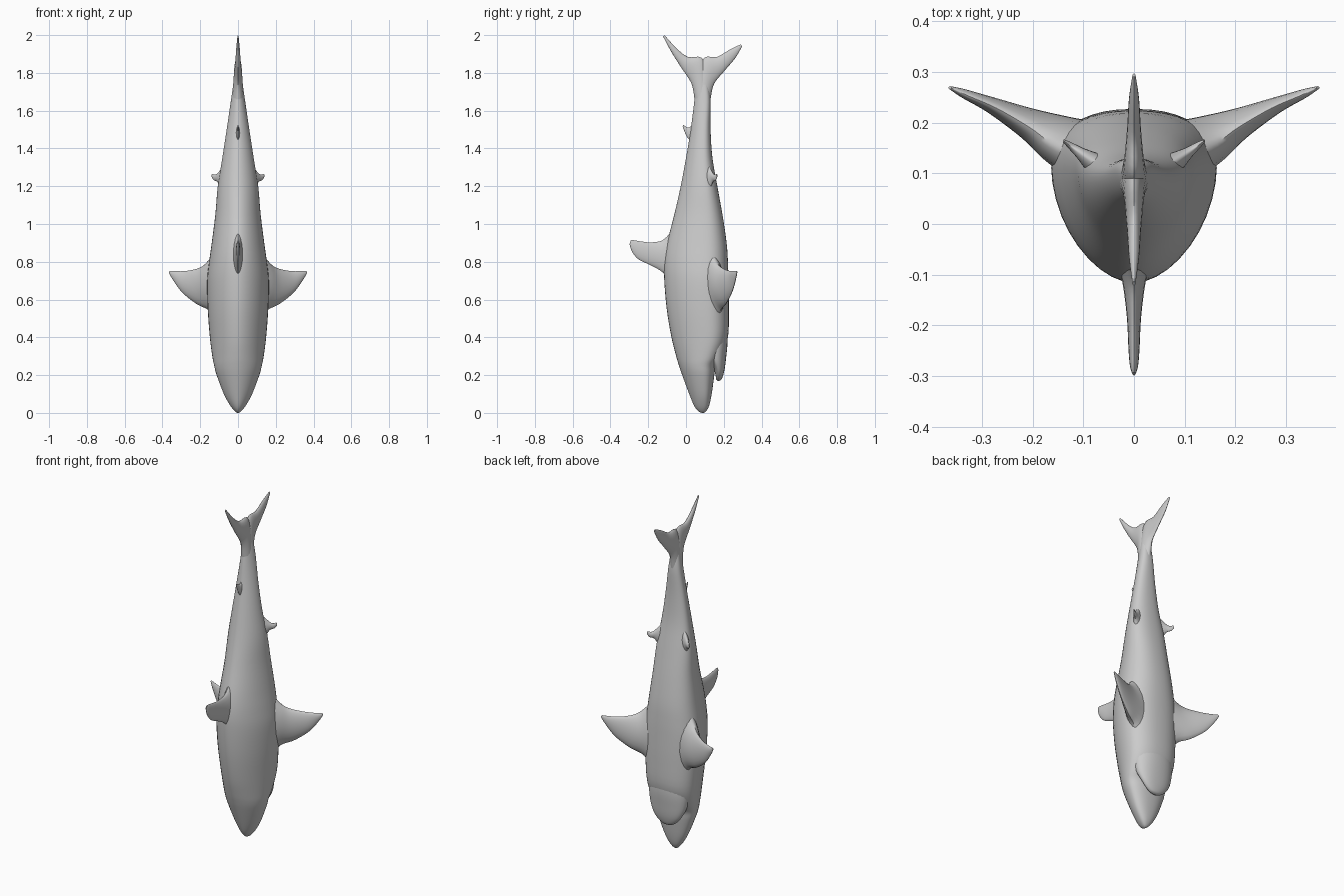
import bpy, bmesh, math
from mathutils import Vector

if "Cube" in bpy.data.objects:
    bpy.data.objects.remove(bpy.data.objects["Cube"])


def spline(rows, steps):
    """Catmull-Rom resampling of a list of equal-length number rows."""
    out = []
    for i in range(len(rows) - 1):
        a, b, c, d = (rows[max(i - 1, 0)], rows[i], rows[i + 1], rows[min(i + 2, len(rows) - 1)])
        for s in range(steps):
            t = s / steps
            out.append([0.5 * (2 * q + (r - p) * t + (2 * p - 5 * q + 4 * r - u) * t * t
                               + (3 * q - p - 3 * r + u) * t ** 3)
                        for p, q, r, u in zip(a, b, c, d)])
    out.append(list(rows[-1]))
    return out


def loft(name, rings):
    """Skin a list of closed rings, cap both ends, shade smooth."""
    bm = bmesh.new()
    vs = [[bm.verts.new(p) for p in ring] for ring in rings]
    n = len(vs[0])
    for r0, r1 in zip(vs, vs[1:]):
        for k in range(n):
            bm.faces.new((r0[k], r0[(k + 1) % n], r1[(k + 1) % n], r1[k]))
    bm.faces.new(vs[0])
    bm.faces.new(vs[-1])
    bmesh.ops.recalc_face_normals(bm, faces=bm.faces)
    me = bpy.data.meshes.new(name)
    bm.to_mesh(me)
    bm.free()
    ob = bpy.data.objects.new(name, me)
    bpy.context.collection.objects.link(ob)
    bpy.ops.object.select_all(action='DESELECT')
    ob.select_set(True)
    bpy.context.view_layer.objects.active = ob
    bpy.ops.object.shade_smooth_by_angle(angle=math.radians(50))
    return ob


def signed_pow(v, e):
    return math.copysign(abs(v) ** e, v)


def trunk(name, rows, widest, back_pow, belly_pow, n=40):
    """Loft of rows (z, back y, belly y, half width) with an egg-shaped section."""
    rings = []
    for z, y0, y1, w in spline(rows, 4):
        yc = y0 + widest * (y1 - y0)
        ring = []
        for k in range(n):
            a = 2 * math.pi * k / n
            c, s = math.cos(a), math.sin(a)
            e = 2 / (belly_pow if s > 0 else back_pow)
            h = (y1 - yc) if s > 0 else (yc - y0)
            ring.append((w * signed_pow(c, e), yc + h * signed_pow(s, e), max(z, 0)))
        rings.append(ring)
    return loft(name, rings)


def fin(name, rows, normal, mirror=False, n=20):
    """Loft of rows (leading xyz, trailing xyz, half thickness) with a lens section."""
    for side in ((1, -1) if mirror else (1,)):
        rings = []
        for r in spline(rows, 5):
            a, b = Vector(r[:3]), Vector(r[3:6])
            ring = []
            for k in range(n):
                t = 2 * math.pi * k / n
                p = (a + b) / 2 + (a - b) / 2 * math.cos(t)
                p += Vector(normal).normalized() * r[6] * signed_pow(math.sin(t), 1.25)
                ring.append((p.x * side, p.y, p.z))
            rings.append(ring)
        loft(name + ("" if not mirror else "_right" if side > 0 else "_left"), rings)


def flat(rows):
    """Rows (y, z, y, z, thickness) placed in the x = 0 plane."""
    return [(0, a, b, 0, c, d, t) for a, b, c, d, t in rows]


# body, nose down
trunk("body", [
    (0, .085, .095, .004), (.01, .064, .108, .018), (.04, .042, .123, .042),
    (.1, .017, .136, .075), (.2, -.02, .15, .113), (.25, -.037, .157, .126),
    (.3, -.052, .185, .136), (.4, -.077, .222, .149), (.55, -.102, .227, .160),
    (.7, -.115, .225, .163), (.8, -.115, .222, .153), (.9, -.1, .215, .139),
    (1.05, -.062, .193, .12), (1.2, -.028, .166, .107), (1.35, 0, .14, .083),
    (1.5, .025, .13, .06), (1.65, .044, .13, .038), (1.74, .055, .12, .025)],
    .66, 1.8, 2.3)

# lower jaw
trunk("lower_jaw", [
    (.17, .166, .178, .012), (.178, .16, .188, .038), (.2, .156, .197, .066),
    (.235, .146, .205, .092), (.29, .12, .212, .115), (.38, .1, .22, .125),
    (.5, .1, .215, .11)], .4, 2, 2.2, 28)

# paired fins
fin("pectoral_fin", [
    (.12, .165, .5, .10, .13, .88, .06), (.157, .183, .545, .163, .16, .8, .046),
    (.22, .21, .577, .205, .19, .768, .03), (.295, .242, .637, .27, .228, .752, .016),
    (.345, .262, .705, .325, .252, .75, .009), (.366, .27, .742, .36, .268, .752, .003)],
    (-.43, .9, 0), True)
fin("pelvic_fin", [
    (.085, .12, 1.17, .075, .12, 1.31, .022), (.107, .14, 1.22, .103, .138, 1.275, .012),
    (.128, .157, 1.232, .12, .15, 1.262, .007), (.14, .165, 1.25, .137, .163, 1.266, .003)],
    (-.5, .85, 0), True)

# dorsal fins
fin("dorsal_fin", flat([
    (-.07, .68, -.05, 1.0, .035), (-.125, .745, -.115, .92, .022),
    (-.19, .783, -.18, .903, .014), (-.25, .812, -.24, .908, .011),
    (-.285, .852, -.275, .914, .008), (-.299, .893, -.292, .915, .003)]), (1, 0, 0))
fin("second_dorsal_fin", flat([
    (.04, 1.42, .05, 1.54, .014), (.006, 1.46, .018, 1.512, .007),
    (-.01, 1.495, -.003, 1.517, .004), (-.018, 1.515, -.014, 1.526, .002)]), (1, 0, 0))

# tail fin lobes
fin("tail_lobe_upper", flat([
    (.045, 1.66, .128, 1.66, .03), (.028, 1.745, .095, 1.866, .021),
    (-.03, 1.835, .01, 1.885, .014), (-.08, 1.915, -.05, 1.93, .01),
    (-.121, 1.992, -.113, 1.999, .003)]), (1, 0, 0))
fin("tail_lobe_lower", flat([
    (.13, 1.66, .046, 1.66, .03), (.148, 1.74, .085, 1.866, .021),
    (.203, 1.81, .165, 1.885, .014), (.26, 1.877, .235, 1.925, .01),
    (.297, 1.94, .29, 1.951, .003)]), (1, 0, 0))
